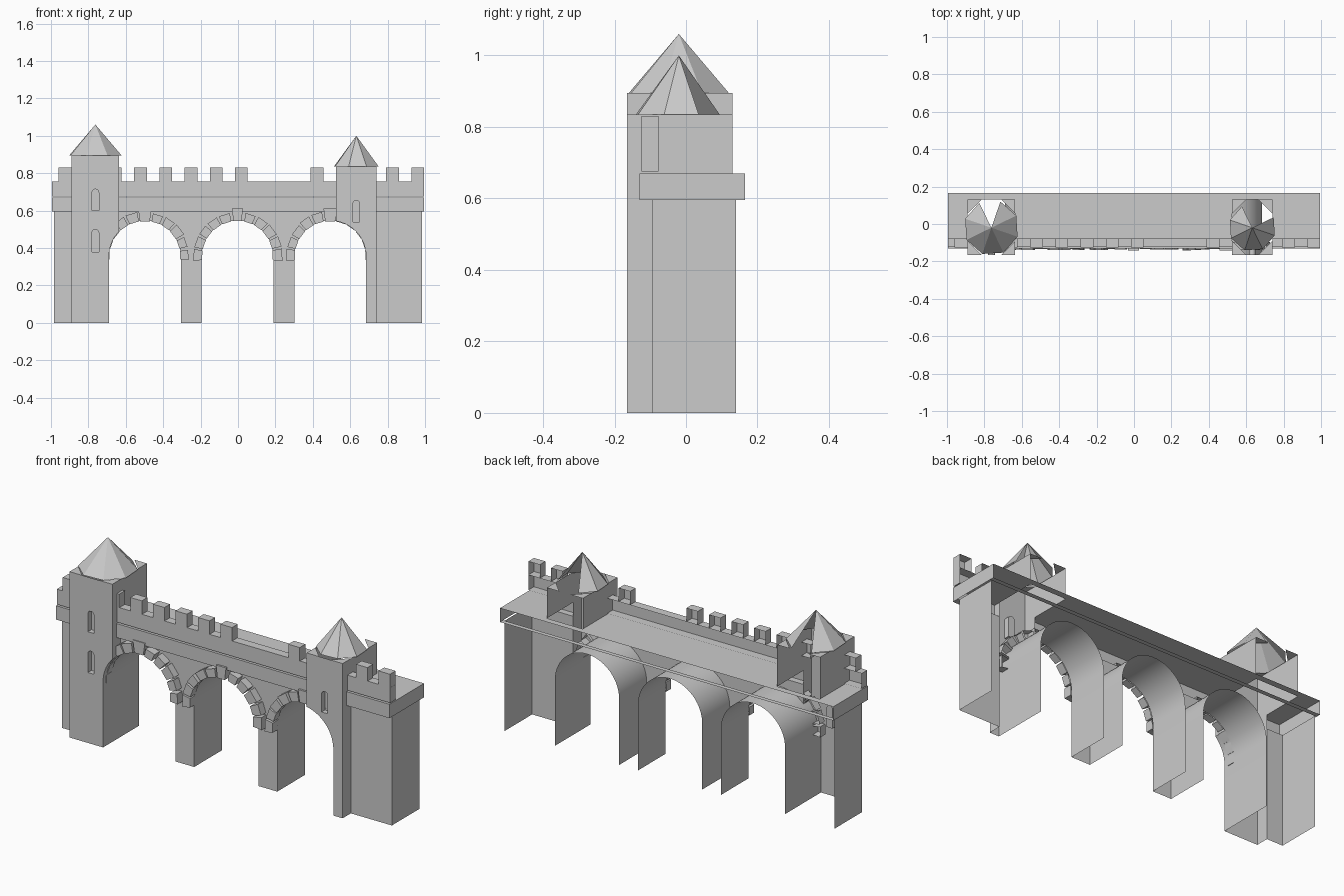
import bpy, bmesh, math, random
from math import sin, cos, pi, sqrt, radians

random.seed(4)
cube = bpy.data.objects.get("Cube")
if cube:
    bpy.data.objects.remove(cube, do_unlink=True)

stone = bpy.data.materials.new("grey_stone")
stone.use_nodes = True
stone.diffuse_color = (0.6, 0.6, 0.6, 1)
stone.node_tree.nodes["Principled BSDF"].inputs["Base Color"].default_value = (0.6, 0.6, 0.6, 1)

# Main levels and depths
FRONT, BACK = -0.095, 0.14
LEDGE_F, LEDGE_B = -0.13, 0.165
LEDGE_Z, DECK_Z, PARAPET_Z = 0.595, 0.67, 0.757
TOWER_F, TOWER_B = -0.165, 0.13
SPRING, RADIUS = 0.355, 0.192
ARCHES = (-0.498, -0.003, 0.493)
SPANS = ((-0.995, -0.89), (-0.635, 0.525), (0.74, 0.995))


def finish(name, bm, smooth=False):
    mesh = bpy.data.meshes.new(name)
    bm.to_mesh(mesh)
    bm.free()
    ob = bpy.data.objects.new(name, mesh)
    bpy.context.collection.objects.link(ob)
    mesh.materials.append(stone)
    if smooth:
        bpy.ops.object.select_all(action='DESELECT')
        ob.select_set(True)
        bpy.context.view_layer.objects.active = ob
        bpy.ops.object.shade_smooth_by_angle(angle=radians(30))
    return ob


def add_sheet(bm, path, y0, y1, closed=False):
    """Sweep an x-z path along y; the normal lies to the right of travel."""
    front = [bm.verts.new((x, y0, z)) for x, z in path]
    back = [bm.verts.new((x, y1, z)) for x, z in path]
    n = len(path)
    for i in range(n if closed else n - 1):
        j = (i + 1) % n
        bm.faces.new((front[i], back[i], back[j], front[j]))


def add_panel(bm, outline, y, holes=()):
    """Flat front-facing panel at depth y, with optional holes."""
    edges = []
    for loop in (outline, *holes):
        vs = [bm.verts.new((x, y, z)) for x, z in loop]
        edges += [bm.edges.new((vs[i], vs[(i + 1) % len(vs)])) for i in range(len(vs))]
    made = bmesh.ops.triangle_fill(bm, edges=edges, use_beauty=True)["geom"]
    faces = [f for f in made if isinstance(f, bmesh.types.BMFace)]
    for f in faces:
        f.normal_update()
        if f.normal.y > 0:
            f.normal_flip()
    bmesh.ops.dissolve_limit(bm, angle_limit=0.01, verts=[], edges=[e for e in bm.edges if e.is_valid and len(e.link_faces) == 2 and all(f in faces for f in e.link_faces)])


def rect(x0, x1, z0, z1):
    return [(x0, z0), (x1, z0), (x1, z1), (x0, z1)]


def add_block(bm, outline, y0, y1):
    add_panel(bm, outline, y0)
    add_sheet(bm, outline, y0, y1, closed=True)


def arch_path(cx, steps=28):
    arc = [(cx - RADIUS * cos(pi * i / steps), SPRING + RADIUS * sin(pi * i / steps))
           for i in range(steps + 1)]
    return [(cx - RADIUS, 0), *arc, (cx + RADIUS, 0)]


def arch_height(cx, x):
    return SPRING + sqrt(RADIUS ** 2 - (x - cx) ** 2)


# Front walls: plain ends and the arcaded middle
left, right = SPANS[1]
under = [p for cx in ARCHES for p in arch_path(cx) if left < p[0] < right]
under = [(left, arch_height(ARCHES[0], left)), *under, (right, arch_height(ARCHES[2], right))]
bm = bmesh.new()
add_panel(bm, [*under, (right, LEDGE_Z), (left, LEDGE_Z)], FRONT)
for x0, x1 in (SPANS[0], SPANS[2]):
    add_panel(bm, rect(max(x0, -0.985), min(x1, 0.985), 0, LEDGE_Z), FRONT)
finish("front_wall", bm)

# End walls
bm = bmesh.new()
add_sheet(bm, [(0.985, 0), (0.985, LEDGE_Z)], FRONT, BACK)
add_sheet(bm, [(-0.985, LEDGE_Z), (-0.985, 0)], FRONT, BACK)
finish("end_walls", bm)

# Arch vaults with their pier sides
for i, cx in enumerate(ARCHES):
    bm = bmesh.new()
    add_sheet(bm, arch_path(cx), FRONT, BACK)
    finish(f"arch_vault_{i + 1}", bm, smooth=True)

# Ledge and walkway, left open inside the towers
bm = bmesh.new()
for x0, x1 in SPANS:
    add_panel(bm, rect(x0, x1, LEDGE_Z, DECK_Z), LEDGE_F)
    add_sheet(bm, [(x0, LEDGE_Z), (x1, LEDGE_Z)], LEDGE_F, FRONT)
    add_sheet(bm, [(x1, DECK_Z), (x0, DECK_Z)], LEDGE_F, TOWER_B)
add_sheet(bm, [(0.995, DECK_Z), (-0.995, DECK_Z)], TOWER_B, LEDGE_B)
add_sheet(bm, [(-0.995, LEDGE_Z), (0.995, LEDGE_Z)], BACK, LEDGE_B)
add_sheet(bm, [(0.995, LEDGE_Z), (0.995, DECK_Z)], LEDGE_F, LEDGE_B)
add_sheet(bm, [(-0.995, DECK_Z), (-0.995, LEDGE_Z)], LEDGE_F, LEDGE_B)
finish("ledge_and_walkway", bm)

# Parapet and its merlons
bm = bmesh.new()
for x0, x1 in SPANS:
    add_block(bm, rect(x0, x1, DECK_Z + 0.005, PARAPET_Z), -0.124, -0.077)
finish("parapet", bm)
bm = bmesh.new()
for k in (0, 2, 3, 4, 5, 6, 7, 10, 13, 14):
    x = -0.925 + k * 0.1347
    add_block(bm, rect(x - 0.034, x + 0.034, PARAPET_Z, 0.83), -0.125, -0.077)
finish("merlons", bm)

# Arch stones, with a taller keystone
bm = bmesh.new()
for cx in ARCHES:
    for k in range(11):
        mid = radians(2 + 17.6 * k)
        half = radians(7.3 + random.uniform(-0.8, 0.8))
        r0 = RADIUS - 0.002
        r1 = RADIUS + (0.066 if k == 5 else 0.045 + random.uniform(-0.004, 0.006))
        corners = ((r0, -half), (r1, -half), (r1, half), (r0, half))
        add_block(bm, [(cx + r * cos(mid + a), SPRING + r * sin(mid + a)) for r, a in corners],
                  -0.137 + random.uniform(-0.004, 0.004), FRONT)
finish("arch_stones", bm)


def slit(cx, z0, z1, w=0.018):
    top = [(cx + w * cos(pi * i / 8), z1 - w + w * sin(pi * i / 8)) for i in range(9)]
    return [(cx - w, z0), (cx + w, z0), *top]


def tower(name, x0, x1, top, cx, slits, roof_r, apex, gaps):
    arch = arch_path(cx)
    mid = (x0 + x1) / 2
    if cx > mid:
        edge = (x1, arch_height(cx, x1))
        curve = [p for p in arch if p[0] < x1] + [edge]
        outline = [(x0, 0), *curve, (x1, top), (x0, top)]
        low0, low1 = 0, edge[1]
    else:
        edge = (x0, arch_height(cx, x0))
        curve = [edge] + [p for p in arch if p[0] > x0]
        outline = [*curve, (x1, 0), (x1, top), (x0, top)]
        low0, low1 = edge[1], 0

    # Shaft front, cut by the arch and the window slits
    holes = [slit(mid, *s) for s in slits]
    bm = bmesh.new()
    add_panel(bm, outline, TOWER_F, holes)
    for h in holes:
        add_sheet(bm, h[::-1], TOWER_F, TOWER_F + 0.03, closed=True)
        add_panel(bm, h, TOWER_F + 0.03)
    # Shaft sides, deeper above the walkway
    for low, high, back in ((None, DECK_Z, FRONT), (DECK_Z, top, TOWER_B)):
        add_sheet(bm, [(x0, high), (x0, low0 if low is None else low)], TOWER_F, back)
        add_sheet(bm, [(x1, low1 if low is None else low), (x1, high)], TOWER_F, back)
    # Corner caps below the roof
    ym, hy, hx, c = (TOWER_F + TOWER_B) / 2, (TOWER_B - TOWER_F) / 2, (x1 - x0) / 2, 0.075
    for sx in (-1, 1):
        for sy in (-1, 1):
            pts = [(hx, hy), (hx - c, hy), (hx, hy - c)]
            vs = [bm.verts.new((mid + sx * a, ym + sy * b, top)) for a, b in pts]
            bm.faces.new(vs if sx * sy > 0 else vs[::-1])
    finish(name + "_shaft", bm)

    # Arch soffit under the tower
    bm = bmesh.new()
    add_sheet(bm, curve, TOWER_F, FRONT)
    finish(name + "_soffit", bm, smooth=True)

    # Eight-sided roof, broken open at the back
    bm = bmesh.new()
    tip = bm.verts.new((mid, -0.02, apex))
    ring = [bm.verts.new((mid + roof_r * cos(radians(a)), -0.02 + roof_r * sin(radians(a)), top))
            for a in range(26, 386, 45)]
    for i in range(8):
        if i not in gaps:
            bm.faces.new((ring[i], ring[(i + 1) % 8], tip))
    finish(name + "_roof", bm)


tower("large_tower", -0.89, -0.635, 0.895, ARCHES[0], ((0.6, 0.715), (0.38, 0.5)), 0.148, 1.06, (1,))
tower("small_tower", 0.525, 0.74, 0.835, ARCHES[2], ((0.54, 0.655),), 0.127, 1.0, (0, 1))
